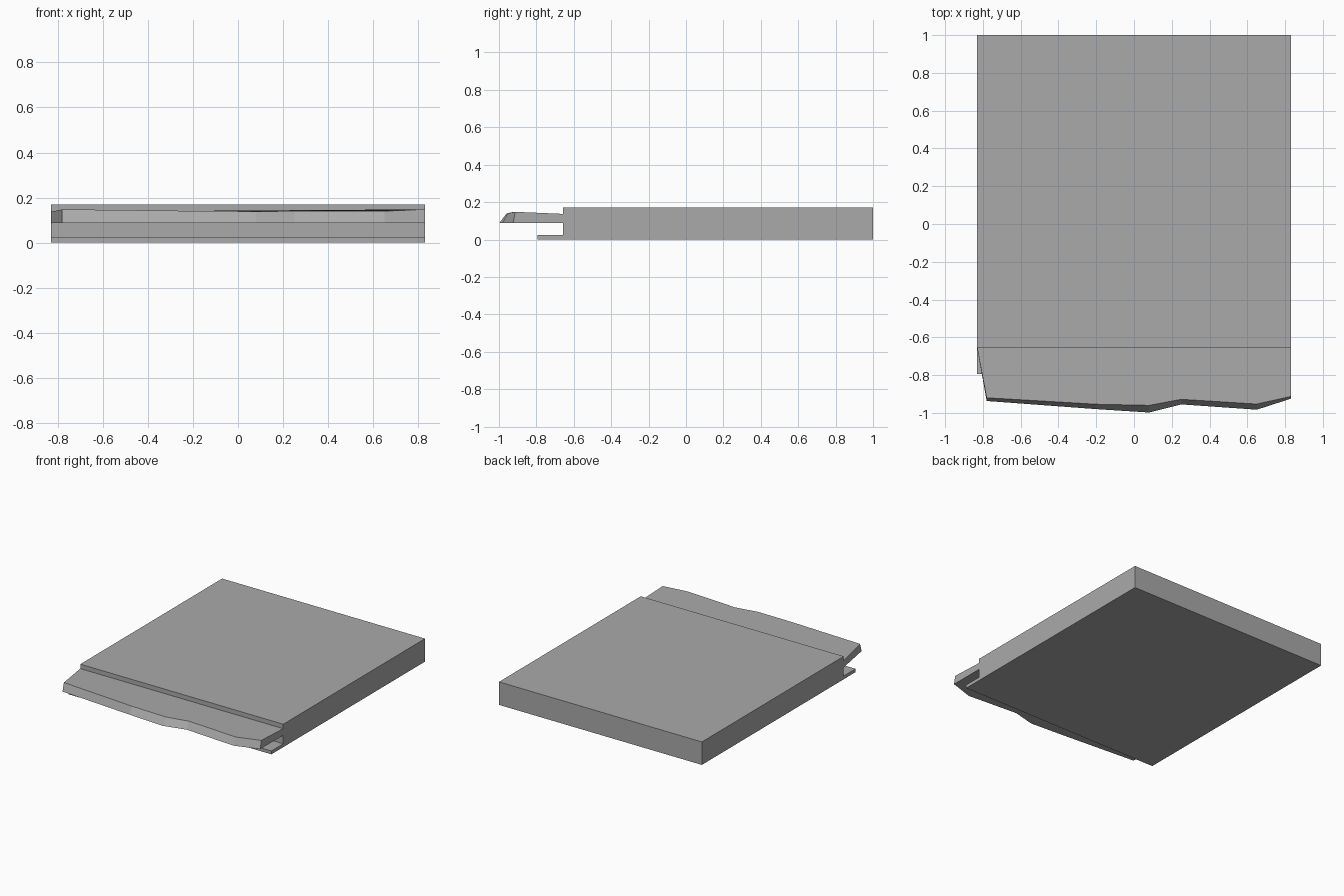
import bpy
import bmesh

cube = bpy.data.objects.get("Cube")
if cube:
    bpy.data.objects.remove(cube, do_unlink=True)

HALF_WIDTH = 0.83
JOINT_Y = -0.657
LIP_BASE = 0.088

grey = bpy.data.materials.new("plain_grey")
grey.use_nodes = True
grey.diffuse_color = (0.4, 0.4, 0.4, 1)
grey.node_tree.nodes["Principled BSDF"].inputs["Base Color"].default_value = (0.4, 0.4, 0.4, 1)


def loft(name, first, second, cap_second=True):
    """Join two matching closed outlines with side faces and end caps."""
    bm = bmesh.new()
    a = [bm.verts.new(p) for p in first]
    b = [bm.verts.new(p) for p in second]
    bm.faces.new(a)
    bm.faces.new(b)
    for i in range(len(a)):
        j = (i + 1) % len(a)
        bm.faces.new((a[i], a[j], b[j], b[i]))
    bmesh.ops.recalc_face_normals(bm, faces=bm.faces)
    mesh = bpy.data.meshes.new(name)
    bm.to_mesh(mesh)
    bm.free()
    mesh.materials.append(grey)
    obj = bpy.data.objects.new(name, mesh)
    bpy.context.collection.objects.link(obj)
    return obj


# Main slab with the thin lower shelf, as one profile across the width
profile = [(1, 0), (1, 0.17), (JOINT_Y, 0.17), (JOINT_Y, 0.025), (-0.795, 0.025), (-0.795, 0)]
loft("slab_and_lower_shelf",
     [(-HALF_WIDTH, y, z) for y, z in profile],
     [(HALF_WIDTH, y, z) for y, z in profile])

# Upper lip with a wavy bevelled front: x, lower edge y, upper edge y, upper edge z
wave = [(-0.78, -0.937, -0.92, 0.148),
        (-0.2, -0.98, -0.954, 0.141),
        (0.08, -0.998, -0.96, 0.139),
        (0.25, -0.955, -0.928, 0.14),
        (0.65, -0.983, -0.953, 0.14),
        (HALF_WIDTH, -0.925, -0.913, 0.148)]
lower = [(x, y, LIP_BASE) for x, y, _, _ in wave]
upper = [(x, y, z) for x, _, y, z in wave]
for edge, z in ((lower, LIP_BASE), (upper, 0.137)):
    edge += [(HALF_WIDTH, JOINT_Y, z), (-HALF_WIDTH, JOINT_Y, z)]
loft("front_lip", lower, upper)
